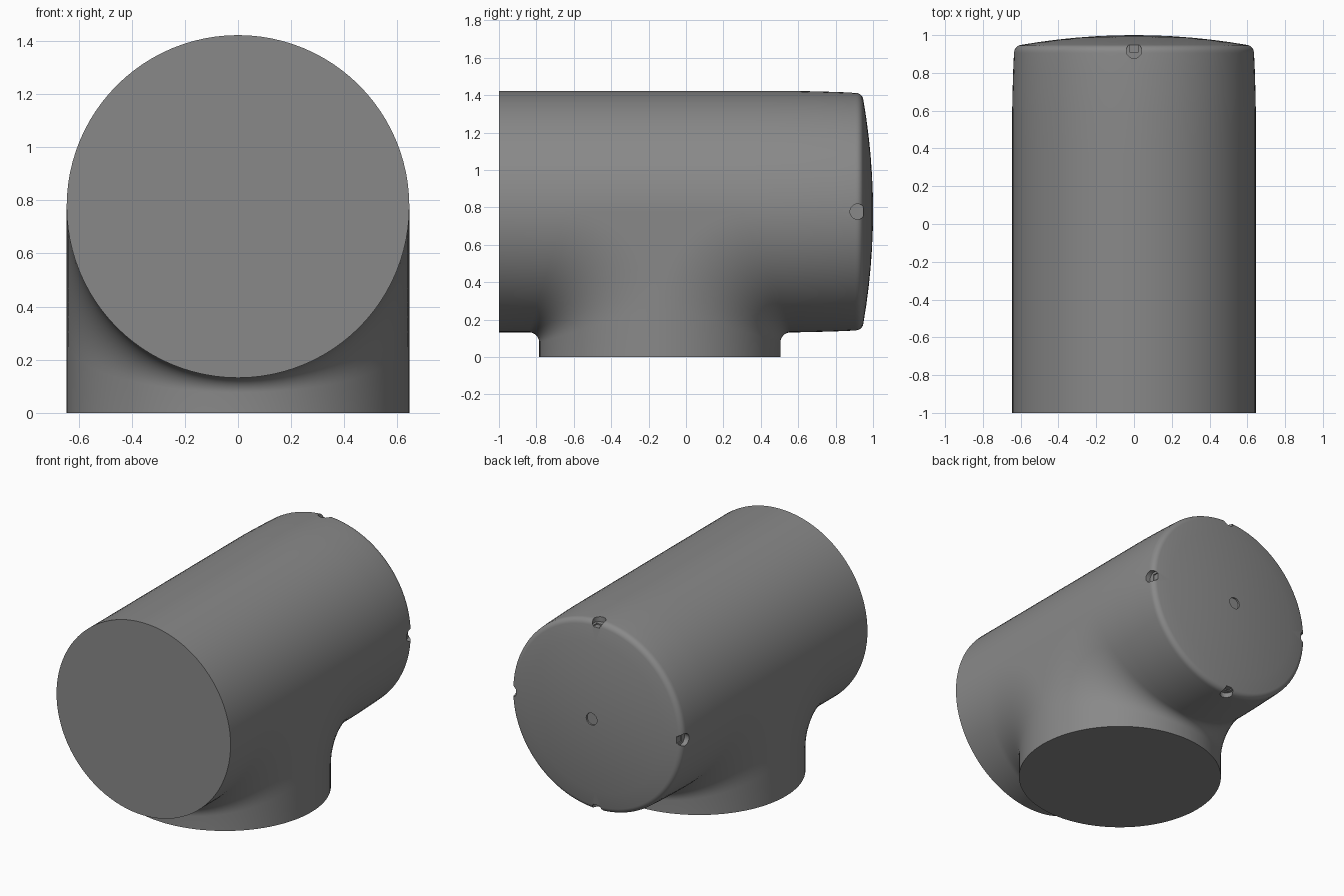
import bpy, bmesh
from math import sin, cos, pi
from mathutils import Matrix

if "Cube" in bpy.data.objects:
    bpy.data.objects.remove(bpy.data.objects["Cube"])

R, ZC, YB = 0.645, 0.777, -0.14     # pipe radius, axis height, branch centre
N, M = 48, 12                       # steps per half turn, steps per fillet arc

# Cap profile (y, radius): slight taper, rounded rim, shallow dome
cap = [(0.6, R), (0.7, 0.643), (0.8, 0.64), (0.905, 0.636)]
for i in range(1, 7):
    a = i / 6 * pi * 0.45
    cap.append((0.908 + 0.04 * sin(a), 0.596 + 0.04 * cos(a)))
y0, r0 = cap[-1]
for i in range(1, 7):
    rho = r0 * (1 - i / 6)
    cap.append((y0 + (1 - y0) * (1 - (rho / r0) ** 2), rho))

bm = bmesh.new()


def ring_pt(phi, y, rho):
    return (rho * sin(phi), y, ZC - rho * cos(phi))


def fillet(phi, sgn):
    # Blend between branch and run, widening towards the sides
    s = max(R * cos(phi), 0.0)
    r = 0.055 + 0.7 * (R - s)
    pts = []
    for k in range(M + 1):
        a = k / M * pi / 2
        pts.append((R * sin(phi), YB + sgn * (s + r - r * cos(a)),
                    ZC - s - r + r * sin(a)))
    return pts


def lower(phi, sgn):
    s = max(R * cos(phi), 0.0)
    tail = cap if sgn > 0 else [(-1, R), (-1, 0)]
    return ([(0, YB, 0), (R * sin(phi), YB + sgn * s, 0)] + fillet(phi, sgn)
            + [ring_pt(phi, y, p) for y, p in tail])


def upper(phi):
    w = 0.055 + 0.7 * R
    st = [(-1, 0), (-1, R), (YB - w, R), (YB + w, R)] + cap
    return [ring_pt(phi, y, p) for y, p in st]


def skin(cols):
    grid = [[bm.verts.new(p) for p in c] for c in cols]
    for a, b in zip(grid, grid[1:]):
        for i in range(len(a) - 1):
            bm.faces.new((a[i], a[i + 1], b[i + 1], b[i]))


# Lower halves with branch, upper half, and the flat webs at both sides
for sgn in (-1, 1):
    skin([lower(-pi / 2 + pi * i / N, sgn) for i in range(N + 1)])
skin([upper(pi / 2 + pi * i / N) for i in range(N + 1)])
for phi in (-pi / 2, pi / 2):
    skin([fillet(phi, -1), fillet(phi, 1)])

bmesh.ops.remove_doubles(bm, verts=bm.verts, dist=0.0002)
bmesh.ops.dissolve_degenerate(bm, edges=bm.edges, dist=0.0001)
bmesh.ops.recalc_face_normals(bm, faces=bm.faces)
me = bpy.data.meshes.new("pipe_tee")
bm.to_mesh(me)
bm.free()
tee = bpy.data.objects.new("pipe_tee", me)
bpy.context.collection.objects.link(tee)

# Dark grey finish
grey = bpy.data.materials.new("dark_grey")
grey.diffuse_color = (0.25, 0.25, 0.25, 1)
grey.use_nodes = True
grey.node_tree.nodes["Principled BSDF"].inputs["Base Color"].default_value = grey.diffuse_color
me.materials.append(grey)

# Cutters: four rim notches (round pit plus slot) and a centre dimple
cutters = []


def cutter(name, build):
    b = bmesh.new()
    build(b)
    m = bpy.data.meshes.new(name)
    b.to_mesh(m)
    b.free()
    m.materials.append(grey)
    o = bpy.data.objects.new(name, m)
    bpy.context.collection.objects.link(o)
    o.hide_render = True
    cutters.append(o)


def cyl(b, rad, depth, mat):
    bmesh.ops.create_cone(b, cap_ends=True, segments=24, radius1=rad,
                          radius2=rad, depth=depth, matrix=mat)


for q in range(4):
    turn = Matrix.Translation((0, 0, ZC)) @ Matrix.Rotation(q * pi / 2, 4, 'Y')
    cutter("notch_pit_cutter", lambda b: cyl(
        b, 0.041, 0.1, turn @ Matrix.Translation((0, 0.918, 0.653))))
    cutter("notch_slot_cutter", lambda b: bmesh.ops.create_cube(
        b, size=1, matrix=turn @ Matrix.Translation((0, 0.96, 0.645))
        @ Matrix.Diagonal((0.046, 0.1, 0.1, 1))))
cutter("dimple_cutter", lambda b: cyl(
    b, 0.04, 0.05, Matrix.Translation((0, 1.013, ZC)) @ Matrix.Rotation(pi / 2, 4, 'X')))

bpy.context.view_layer.objects.active = tee
tee.select_set(True)
for c in cutters:
    mod = tee.modifiers.new("cut", 'BOOLEAN')
    mod.operation, mod.solver, mod.object = 'DIFFERENCE', 'EXACT', c
    bpy.ops.object.modifier_apply(modifier=mod.name)
    bpy.data.objects.remove(c)

bpy.ops.object.shade_smooth_by_angle(angle=pi / 6)
